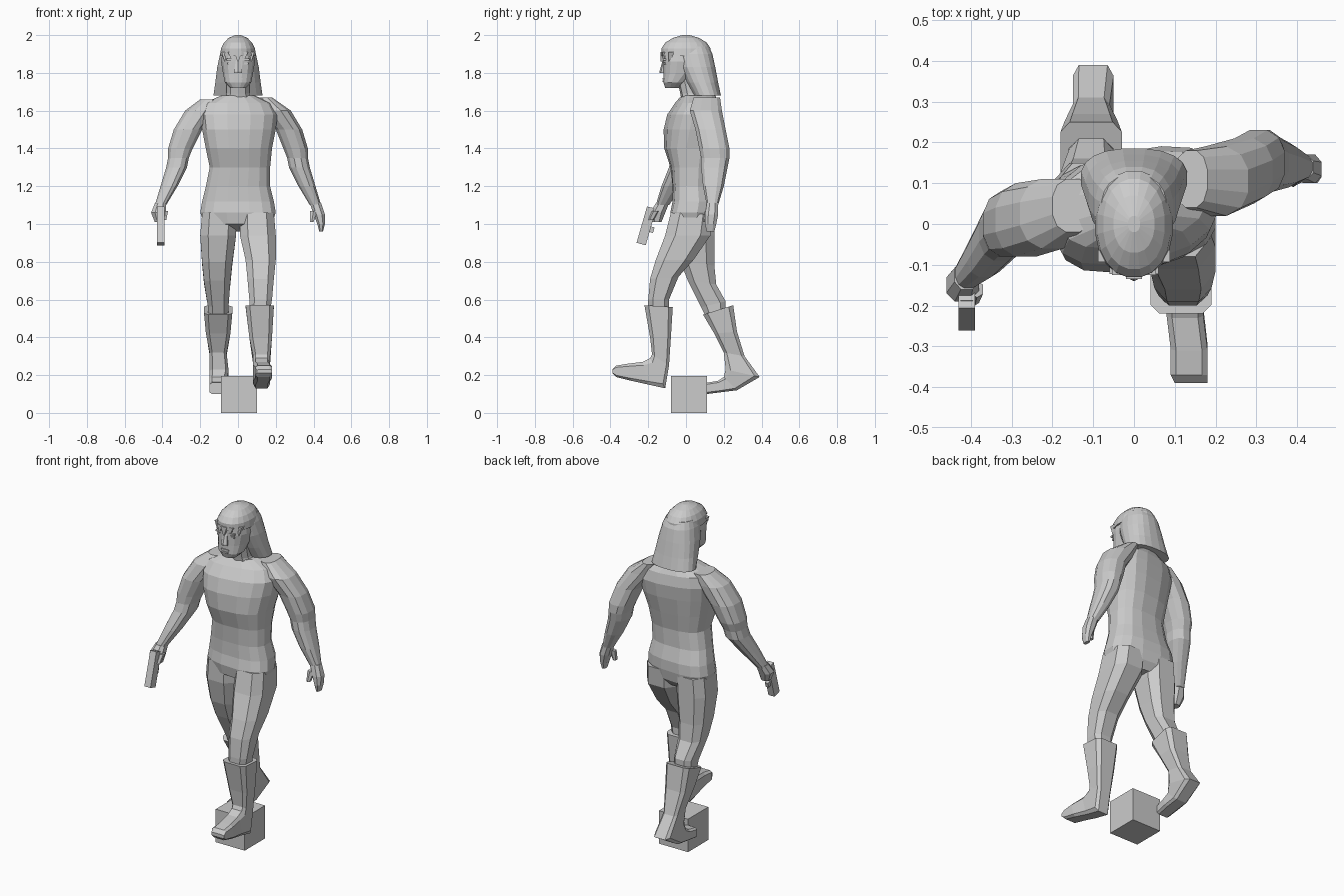
import bpy
import bmesh
from math import sin, cos, pi
from mathutils import Vector, Matrix

# Remove the default cube
default_cube = bpy.data.objects.get("Cube")
if default_cube:
    bpy.data.objects.remove(default_cube, do_unlink=True)

# One plain clay material for everything
clay = bpy.data.materials.new("clay_grey")
clay.use_nodes = True
clay_colour = (0.6, 0.6, 0.6, 1)
clay.diffuse_color = clay_colour
clay.node_tree.nodes["Principled BSDF"].inputs["Base Color"].default_value = clay_colour

CM = 0.01  # measurements below are in hundredths of a unit


def finish(name, bm):
    """Turn a bmesh into a named, flat-shaded object."""
    bmesh.ops.recalc_face_normals(bm, faces=bm.faces)
    mesh = bpy.data.meshes.new(name)
    bm.to_mesh(mesh)
    bm.free()
    mesh.materials.append(clay)
    obj = bpy.data.objects.new(name, mesh)
    bpy.context.collection.objects.link(obj)
    return obj


def outline(sides, squareness):
    """Unit superellipse that touches -1 and 1 on both axes."""
    points = []
    for i in range(sides):
        angle = 2 * pi * (i + 0.5) / sides
        pair = []
        for value in (cos(angle), sin(angle)):
            pair.append(abs(value) ** (2 / squareness) * (1 if value > 0 else -1))
        points.append(pair)
    reach_x = max(p[0] for p in points)
    reach_y = max(p[1] for p in points)
    return [(p[0] / reach_x, p[1] / reach_y) for p in points]


def loft(name, rings, sides=10, squareness=2.4, shear=None):
    """Skin rings given as (x min, x max, front y, front z, back y, back z)."""
    bm = bmesh.new()
    loops = []
    for x0, x1, front_y, front_z, back_y, back_z in rings:
        middle = Vector((x0 + x1, front_y + back_y, front_z + back_z)) / 2
        across = Vector(((x1 - x0) / 2, 0, 0))
        depth = Vector((0, back_y - front_y, back_z - front_z)) / 2
        loop = []
        for u, v in outline(sides, squareness):
            point = (middle + across * u + depth * v) * CM
            if shear:
                point.y += point.x * shear(point.z)
            loop.append(bm.verts.new(point))
        loops.append(loop)
    for lower, upper in zip(loops, loops[1:]):
        for i in range(sides):
            j = (i + 1) % sides
            bm.faces.new((lower[i], lower[j], upper[j], upper[i]))
    bm.faces.new(loops[0])
    bm.faces.new(loops[-1])
    return finish(name, bm)


def stack(name, levels, **options):
    """Loft level rings given as (z, x min, x max, front y, back y)."""
    rings = [(x0, x1, y0, z, y1, z) for z, x0, x1, y0, y1 in levels]
    return loft(name, rings, **options)


def round_stack(name, levels, **options):
    """Loft symmetric level rings given as (z, half width, front y, back y)."""
    return stack(name, [(z, -w, w, y0, y1) for z, w, y0, y1 in levels], **options)


def box(name, centre, size, tilt=0):
    """Box turned around the x axis."""
    bm = bmesh.new()
    bmesh.ops.create_cube(bm, size=1)
    matrix = (Matrix.Translation(Vector(centre) * CM) @ Matrix.Rotation(tilt, 4, "X")
              @ Matrix.Diagonal((*(Vector(size) * CM), 1)))
    bmesh.ops.transform(bm, matrix=matrix, verts=bm.verts)
    return finish(name, bm)


def body_twist(z):
    """Hips turn one way, shoulders the other, in step with the stride."""
    return -0.08 + 0.24 * min(max((z - 1) / 0.5, 0), 1)


# Torso and neck
stack("torso", [
    (96, -6, 6, 0, 11),
    (100, -18, 18, -7, 14),
    (106, -20, 20, -8, 15),
    (112, -19, 19, -7, 15),
    (120, -17, 17, -7, 13),
    (130, -15, 17, -8, 13),
    (140, -17, 18, -11, 15),
    (150, -19, 20, -11, 17),
    (158, -20, 21, -9, 18),
    (164, -18, 18, -5, 17),
    (168, -9, 9, -2, 15),
], sides=16, squareness=2.7, shear=body_twist)
round_stack("neck", [(164, 8, -2, 13), (169, 6, -3, 9), (178, 6, -5, 7)])

# Arms: the right one reaches forward, the left one swings back
stack("right_arm", [
    (166, -20, -10, -2, 11),
    (160, -28, -12, -6, 11),
    (150, -34, -19, -8, 10),
    (140, -37, -24, -8, 8),
    (135, -37, -26, -8, 6),
    (130, -38, -27, -9, 5),
    (120, -41, -32, -13, -2),
    (110, -44, -38, -16, -9),
], sides=12)
stack("left_arm", [
    (167, 10, 18, 4, 18),
    (160, 12, 28, 2, 19),
    (150, 20, 34, 5, 21),
    (140, 24, 37, 7, 23),
    (135, 26, 37, 8, 23),
    (130, 27, 38, 8, 22),
    (120, 32, 41, 9, 20),
    (110, 38, 44, 11, 17),
], sides=12)

# Hands and thumbs
stack("right_hand", [
    (111, -44, -38, -16, -9), (106, -46, -38, -19, -11), (101, -44, -39, -18, -13),
], sides=8)
stack("right_thumb", [(107, -40, -37, -18, -14), (102, -40, -38, -20, -17)], sides=6)
stack("left_hand", [
    (111, 38, 44, 11, 17), (105, 40, 46, 10, 17), (100, 42, 46, 10, 16), (96, 43, 45, 11, 15),
], sides=8)
stack("left_thumb", [(107, 38, 42, 10, 13), (101, 38, 40, 9, 12)], sides=6)

# Pistol, pointing down and forward from the right hand
box("pistol_barrel", (-41, -21, 99), (4, 5, 20), tilt=-0.28)
box("pistol_grip", (-41, -16, 106), (3, 7, 4), tilt=-0.28)
box("trigger_guard", (-41, -18, 97), (2, 2, 3), tilt=-0.28)

# Legs, left one forward
loft("left_leg", [
    (1, 19, -8, 106, 14, 105),
    (1, 20, -11, 94, 13, 94),
    (4, 20, -16, 81, 4, 81),
    (5, 19, -19, 71, -4, 72),
    (6, 18, -20, 60, -9, 60),
    (6, 17, -20, 54, -9, 54),
], sides=8, squareness=3)
loft("right_leg", [
    (-19, -1, -6, 106, 15, 105),
    (-20, -1, -6, 94, 15, 94),
    (-19, -3, -3, 80, 15, 78),
    (-18, -4, 1, 70, 16, 68),
    (-16, -5, 8, 56, 21, 59),
    (-16, -5, 10, 52, 21, 54),
], sides=8, squareness=3)

# Boots: shaft rings swing round into the foot
loft("left_boot", [
    (4, 19, -22, 57, -7, 56),
    (6, 18, -19, 40, -8, 40),
    (8, 17, -18, 31, -9, 25),
    (8, 17, -19, 29, -11, 13),
    (8, 17, -23, 27, -20, 15),
    (9, 18, -31, 26, -29, 17),
    (9, 18, -37, 25, -37, 19),
    (10, 18, -39, 23, -39, 21),
], sides=8, squareness=5)
loft("right_boot", [
    (-18, -3, 9, 52, 25, 57),
    (-17, -4, 15, 42, 27, 43),
    (-15, -6, 20, 32, 31, 30),
    (-15, -5, 21, 23, 39, 19),
    (-15, -6, 20, 19, 27, 12),
    (-15, -6, 17, 17, 19, 11),
    (-15, -7, 11, 16, 11, 10),
], sides=8, squareness=5)

# Head with simple features
round_stack("head", [
    (172, 4, -11, -4),
    (175, 7, -12, 0),
    (180, 8, -12, 6),
    (186, 9, -12, 8),
    (192, 8, -12, 8),
], sides=16)
round_stack("nose", [(180, 2, -14, -10), (181, 2, -14, -10), (188, 1, -12, -10)], sides=6)
box("upper_lip", (0, -12, 177), (5, 1, 0.8))
box("lower_lip", (0, -12, 175.5), (4, 1, 0.8))
for side, label in ((-1, "right"), (1, "left")):
    box(label + "_brow", (4 * side, -11.5, 187), (4, 1.6, 1))
    box(label + "_eyelid", (4 * side, -11, 185), (3, 1.4, 1))

# Hair: cap, long back part and a jagged fringe
round_stack("hair_cap", [
    (189, 9.5, -13, 13),
    (193, 9, -13, 13),
    (196, 7.5, -11, 11),
    (198.5, 5, -7, 7),
    (200, 1.5, -2, 2),
], sides=20, squareness=2.2)
round_stack("long_hair", [
    (168, 13, 4, 18.5),
    (175, 12, 0, 17),
    (183, 11, -4, 15.5),
    (190, 9.5, -6, 14),
    (194, 8, -5, 12),
], sides=20)
for i in range(5):
    x = 3.4 * (i - 2)
    drop = 186 + 1.5 * (i % 2)
    front = -13.5 + 0.09 * x * x
    stack("fringe_lock", [(191, x - 2, x + 2, front, front + 3),
                          (drop, x - 0.3, x + 0.3, front, front + 2)], sides=4)

# Support block
box("base_block", (0.5, 1.5, 9.75), (19, 19, 19.5))
